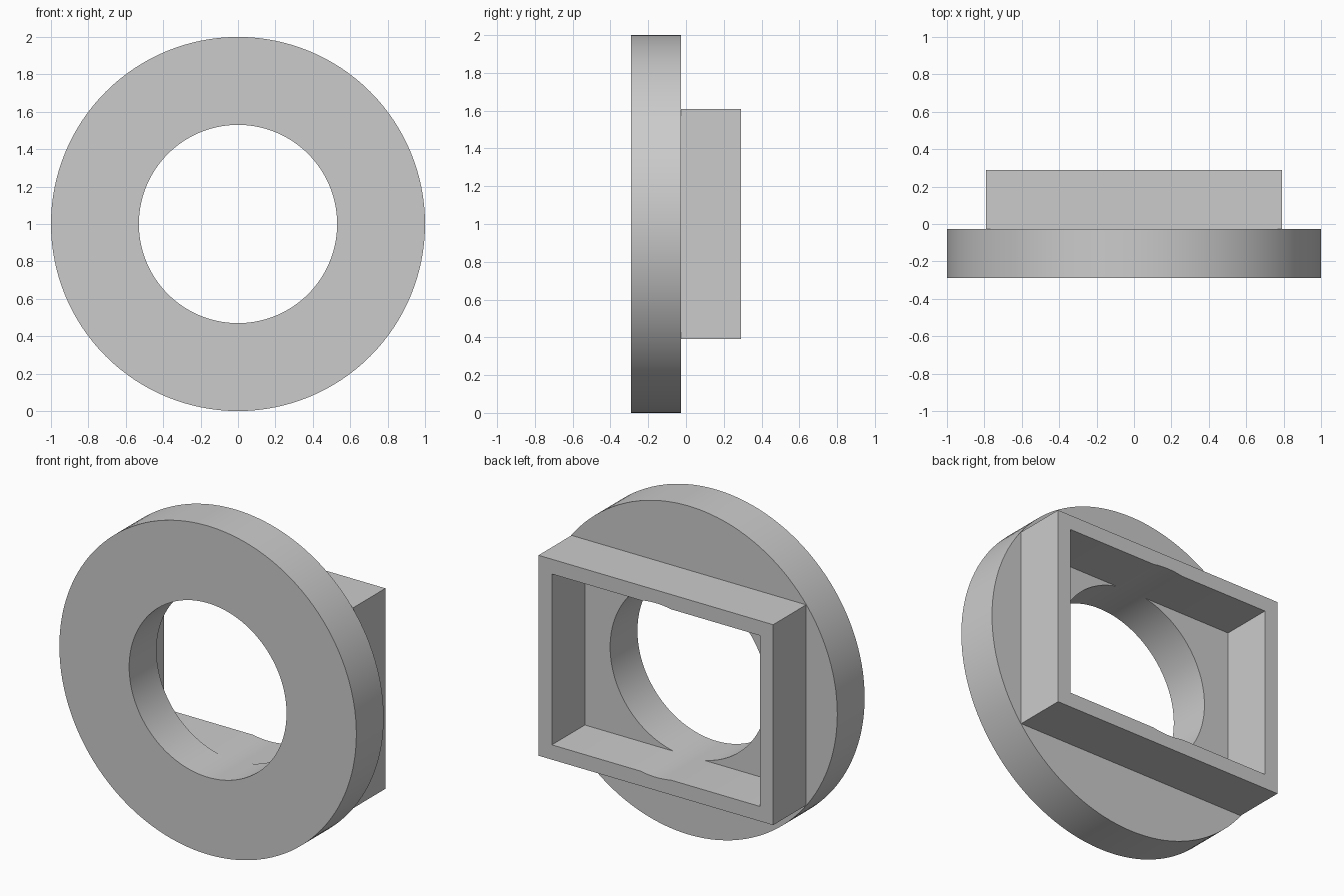
import bpy
import bmesh
import math
from mathutils import Matrix

cube = bpy.data.objects.get("Cube")
if cube:
    bpy.data.objects.remove(cube, do_unlink=True)

FRONT, JOINT, BACK = -0.29, -0.027, 0.29
BORE, SEGMENTS = 0.53, 128

grey = bpy.data.materials.new("plain grey")
grey.use_nodes = True
colour = (0.6, 0.6, 0.6, 1)
grey.diffuse_color = colour
grey.node_tree.nodes["Principled BSDF"].inputs["Base Color"].default_value = colour


def circle(radius):
    step = math.tau / SEGMENTS
    return [(radius * math.cos(i * step), radius * math.sin(i * step)) for i in range(SEGMENTS)]


def rectangle(w, h):
    return [(w, h), (-w, h), (-w, -h), (w, -h)]


def tube(name, outer, inner, y0, y1):
    """Hollow prism along y between two matching outlines centred at z = 1."""
    bm = bmesh.new()
    rings = [[bm.verts.new((x, y, z + 1)) for x, z in outline]
             for outline, y in ((outer, y0), (outer, y1), (inner, y1), (inner, y0))]
    n = len(outer)
    for a, b in zip(rings, rings[1:] + rings[:1]):
        for i in range(n):
            j = (i + 1) % n
            bm.faces.new((a[i], a[j], b[j], b[i]))
    bmesh.ops.recalc_face_normals(bm, faces=bm.faces)
    return finish(name, bm)


def finish(name, bm):
    mesh = bpy.data.meshes.new(name)
    bm.to_mesh(mesh)
    bm.free()
    mesh.materials.append(grey)
    obj = bpy.data.objects.new(name, mesh)
    bpy.context.collection.objects.link(obj)
    return obj


def activate(obj):
    bpy.ops.object.select_all(action="DESELECT")
    obj.select_set(True)
    bpy.context.view_layer.objects.active = obj


# Round flange with a central bore
flange = tube("round_flange", circle(1), circle(BORE), FRONT, JOINT)

# Rectangular collar behind the flange
collar = tube("rectangular_collar", rectangle(0.79, 0.61), rectangle(0.70, 0.52), JOINT, BACK)

# The bore grazes the collar's top and bottom walls
bm = bmesh.new()
bmesh.ops.create_cone(bm, cap_ends=True, segments=SEGMENTS, radius1=BORE, radius2=BORE, depth=2,
                      matrix=Matrix.Translation((0, 0, 1)) @ Matrix.Rotation(math.pi / 2, 4, "X"))
cutter = finish("bore_cutter", bm)
cutter.hide_render = True
cut = collar.modifiers.new("bore", "BOOLEAN")
cut.operation = "DIFFERENCE"
cut.solver = "EXACT"
cut.object = cutter
activate(collar)
bpy.ops.object.modifier_apply(modifier=cut.name)
bpy.data.objects.remove(cutter, do_unlink=True)

for part in (flange, collar):
    activate(part)
    bpy.ops.object.shade_smooth_by_angle(angle=math.radians(20))
